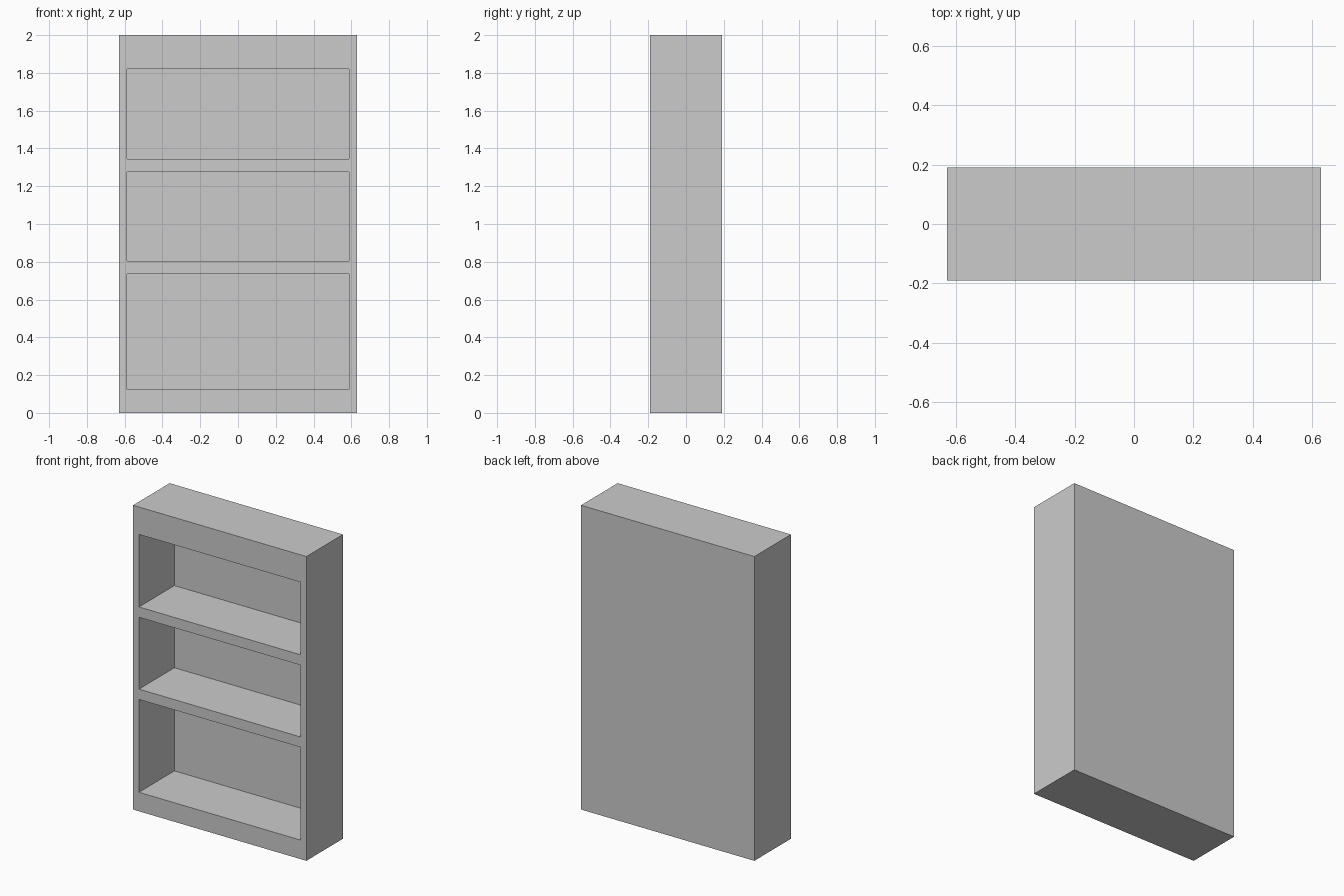
import bpy

if "Cube" in bpy.data.objects:
    bpy.data.objects.remove(bpy.data.objects["Cube"])

W, D, H = 1.26, 0.38, 2.0
BACK = 0.012                       # thickness of the back panel
OPEN_W = 1.174                     # width of each compartment
BAYS = [(0.125, 0.735), (0.803, 1.275), (1.343, 1.82)]  # floor and ceiling heights


def box(name, x, y, z):
    """Box from three (min, max) ranges."""
    bpy.ops.mesh.primitive_cube_add(size=1)
    ob = bpy.context.object
    ob.name = name
    for i, (lo, hi) in enumerate((x, y, z)):
        ob.location[i] = (lo + hi) / 2
        ob.scale[i] = hi - lo
    bpy.ops.object.transform_apply(location=True, rotation=False, scale=True)
    return ob


# Solid carcass
bookcase = box("bookcase", (-W / 2, W / 2), (-D / 2, D / 2), (0, H))

# Three open compartments cut in from the front
for i, bay in enumerate(BAYS):
    cutter = box(f"compartment_cutter_{i + 1}", (-OPEN_W / 2, OPEN_W / 2),
                 (-D / 2 - 0.1, D / 2 - BACK), bay)
    cutter.hide_render = True
    mod = bookcase.modifiers.new("compartment", 'BOOLEAN')
    mod.operation, mod.solver, mod.object = 'DIFFERENCE', 'EXACT', cutter
    bpy.context.view_layer.objects.active = bookcase
    bpy.ops.object.modifier_apply(modifier=mod.name)
    bpy.data.objects.remove(cutter)
